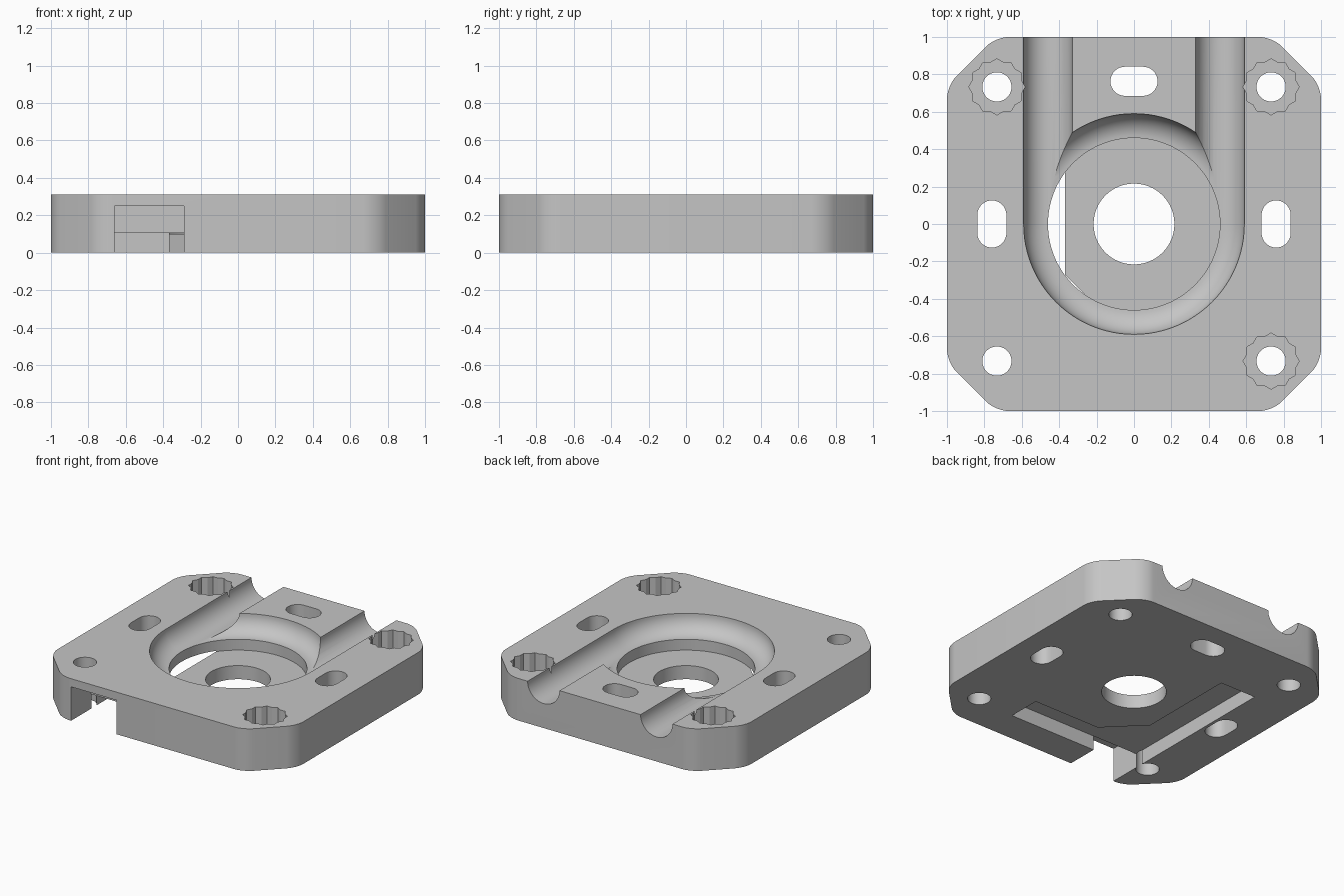
import bpy, bmesh, math
from math import cos, sin, pi

if "Cube" in bpy.data.objects:
    bpy.data.objects.remove(bpy.data.objects["Cube"])

TOP = 0.31            # plate thickness
RING, TUBE = 0.46, 0.13  # groove centre line radius and groove radius

grey = bpy.data.materials.new("light_grey")
grey.diffuse_color = (0.56, 0.56, 0.56, 1)
grey.use_nodes = True
grey.node_tree.nodes["Principled BSDF"].inputs["Base Color"].default_value = grey.diffuse_color


def finish(name, bm):
    bmesh.ops.recalc_face_normals(bm, faces=bm.faces)
    mesh = bpy.data.meshes.new(name)
    bm.to_mesh(mesh)
    bm.free()
    ob = bpy.data.objects.new(name, mesh)
    bpy.context.collection.objects.link(ob)
    mesh.materials.append(grey)
    return ob


def prism(name, pts, z0, z1, round_off=0):
    """Extrude an outline from z0 to z1, optionally rounding its upright edges."""
    bm = bmesh.new()
    face = bm.faces.new([bm.verts.new((x, y, z0)) for x, y in pts])
    ext = bmesh.ops.extrude_face_region(bm, geom=[face])
    for v in ext["geom"]:
        if isinstance(v, bmesh.types.BMVert):
            v.co.z = z1
    if round_off:
        edges = [e for e in bm.edges if abs(e.verts[0].co.z - e.verts[1].co.z) > 0.01]
        bmesh.ops.bevel(bm, geom=edges, offset=round_off, segments=6,
                        profile=0.5, affect='EDGES')
    return finish(name, bm)


def circle(cx, cy, r, n=48):
    return [(cx + r * cos(2 * pi * i / n), cy + r * sin(2 * pi * i / n)) for i in range(n)]


def rect(x0, x1, y0, y1):
    return [(x0, y0), (x1, y0), (x1, y1), (x0, y1)]


def oblong(cx, cy, r, half, along_x):
    """Slot outline with two round ends."""
    pts = []
    for i in range(34):
        a = -pi / 2 + pi * (i % 17) / 16 + (pi if i > 16 else 0)
        u = (half - r) * (1 if i < 17 else -1) + r * cos(a)
        v = r * sin(a)
        pts.append((cx + u, cy + v) if along_x else (cx - v, cy + u))
    return pts


def star(cx, cy):
    """Twelve-point socket outline."""
    return [(cx + r * cos(pi * i / 12), cy + r * sin(pi * i / 12))
            for i in range(24) for r in [0.15 if i % 2 == 0 else 0.1345]]


def ring_pocket():
    """Round pocket with a quarter-round outer lip, spun about z."""
    prof = [(0, 0.1), (RING, 0.1)]
    prof += [(RING + TUBE * sin(pi * i / 24), TOP - TUBE * cos(pi * i / 24)) for i in range(13)]
    prof += [(RING + TUBE, 0.5), (0, 0.5)]
    bm = bmesh.new()
    vs = [bm.verts.new((r, 0, z)) for r, z in prof]
    es = [bm.edges.new(p) for p in zip(vs, vs[1:])]
    bmesh.ops.spin(bm, geom=vs + es, cent=(0, 0, 0), axis=(0, 0, 1),
                   angle=2 * pi, steps=96, use_merge=False)
    bmesh.ops.remove_doubles(bm, verts=bm.verts, dist=1e-5)
    return finish("ring_cutter", bm)


def channel(cx):
    """Round-bottomed channel running from the ring out through the back."""
    prof = [(cx + TUBE * cos(pi + pi * i / 24), TOP + TUBE * sin(pi + pi * i / 24))
            for i in range(25)] + [(cx + TUBE, 0.5), (cx - TUBE, 0.5)]
    bm = bmesh.new()
    a = [bm.verts.new((x, 0, z)) for x, z in prof]
    b = [bm.verts.new((x, 1.1, z)) for x, z in prof]
    bm.faces.new(a)
    bm.faces.new(b[::-1])
    for i in range(len(a)):
        j = (i + 1) % len(a)
        bm.faces.new((a[i], b[i], b[j], a[j]))
    return finish("channel_cutter", bm)


# Plate with chamfered, softly rounded corners
c = 0.74
plate = prism("mount_plate", [(c, -1), (1, -c), (1, c), (c, 1),
                              (-c, 1), (-1, c), (-1, -c), (-c, -1)], 0, TOP, 0.07)

cutters = [ring_pocket(), channel(-RING), channel(RING)]

# Centre hole
cutters.append(prism("centre_cutter", circle(0, 0, 0.216, 64), -0.1, 0.5))

# Corner screw holes, three with star sockets
for sx in (-1, 1):
    for sy in (-1, 1):
        x, y = 0.733 * sx, 0.733 * sy
        cutters.append(prism("screw_cutter", circle(x, y, 0.078), -0.1, 0.5))
        if (sx, sy) != (-1, -1):
            cutters.append(prism("socket_cutter", star(x, y), 0.12, 0.5))

# Oblong holes at the back and both sides
for x, y, flat in ((0, 0.763, True), (-0.76, 0, False), (0.76, 0, False)):
    cutters.append(prism("oblong_cutter", oblong(x, y, 0.078, 0.126, flat), -0.1, 0.5))

# Bent recess in the underside and the notch opening it to the front
cutters.append(prism("recess_cutter", [
    (-0.66, 0.465), (-0.66, -0.765), (0.42, -0.765), (0.42, -0.52),
    (-0.12, -0.52), (-0.37, -0.27), (-0.37, 0.465)], -0.1, 0.106))
cutters.append(prism("notch_cutter", rect(-0.66, -0.29, -1.1, -0.765), -0.1, 0.25))

# Cut everything out of the plate
for cut in cutters:
    mod = plate.modifiers.new(cut.name, 'BOOLEAN')
    mod.operation = 'DIFFERENCE'
    mod.solver = 'EXACT'
    mod.object = cut
    cut.hide_render = True
bpy.context.view_layer.update()
deps = bpy.context.evaluated_depsgraph_get()
result = bpy.data.meshes.new_from_object(plate.evaluated_get(deps))
plate.modifiers.clear()
plate.data = result
for cut in cutters:
    bpy.data.objects.remove(cut)

# One flat colour, smooth curves with crisp edges
result.materials.clear()
result.materials.append(grey)
for p in result.polygons:
    p.material_index = 0
bpy.ops.object.select_all(action='DESELECT')
plate.select_set(True)
bpy.context.view_layer.objects.active = plate
bpy.ops.object.shade_smooth_by_angle(angle=math.radians(25))
